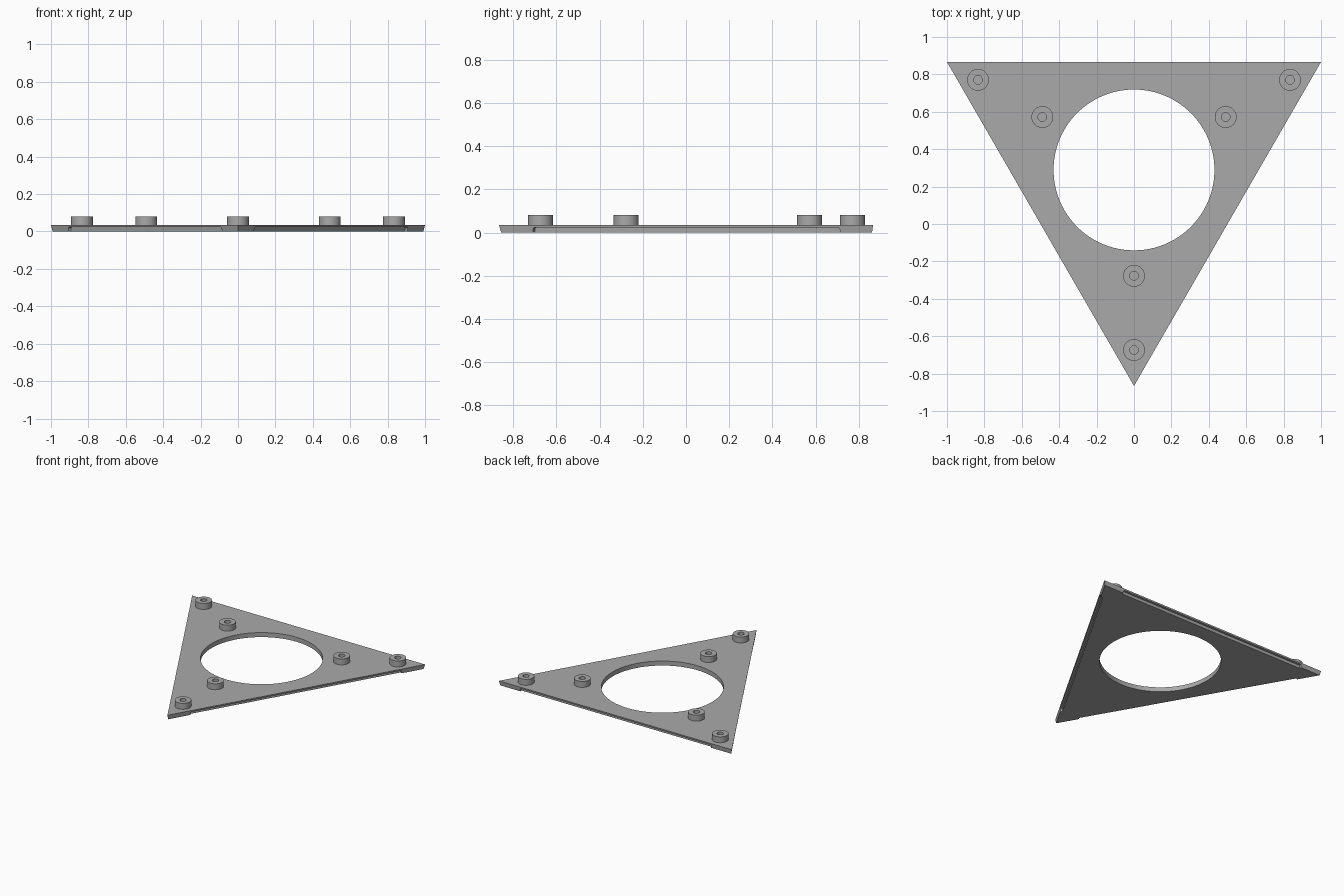
import bpy, bmesh, math
from mathutils import Matrix, Vector

cube = bpy.data.objects.get("Cube")
if cube:
    bpy.data.objects.remove(cube)

CENTRE = Vector((0, 0.289, 0))      # centroid of the triangle
TOP, BOSS_TOP = 0.035, 0.081
CORNERS = [math.radians(a) for a in (-90, 30, 150)]

grey = bpy.data.materials.new("plain_grey")
grey.use_nodes = True
grey.diffuse_color = (0.4, 0.4, 0.4, 1)
grey.node_tree.nodes["Principled BSDF"].inputs["Base Color"].default_value = (0.4, 0.4, 0.4, 1)


def lathe(name, rings, sides, place, start=0.0, closed=False):
    """Join (radius, z) rings into a solid; closed links the last ring to the first."""
    bm = bmesh.new()
    loops = []
    for r, z in rings:
        angles = [start + math.tau * i / sides for i in range(sides)]
        loops.append([bm.verts.new((r * math.cos(a), r * math.sin(a), z)) for a in angles])
    pairs = list(zip(loops, loops[1:]))
    if closed:
        pairs.append((loops[-1], loops[0]))
    else:
        bm.faces.new(loops[0])
        bm.faces.new(loops[-1])
    for low, high in pairs:
        for i in range(sides):
            j = (i + 1) % sides
            bm.faces.new((low[i], low[j], high[j], high[i]))
    bmesh.ops.recalc_face_normals(bm, faces=bm.faces)
    return finish(name, bm, place)


def finish(name, bm, place):
    mesh = bpy.data.meshes.new(name)
    bm.to_mesh(mesh)
    bm.free()
    mesh.materials.append(grey)
    obj = bpy.data.objects.new(name, mesh)
    bpy.context.collection.objects.link(obj)
    obj.location = place
    return obj


def smooth(obj):
    bpy.ops.object.select_all(action="DESELECT")
    obj.select_set(True)
    bpy.context.view_layer.objects.active = obj
    bpy.ops.object.shade_smooth_by_angle(angle=math.radians(30))


def cut(target, cutter):
    mod = target.modifiers.new(cutter.name, "BOOLEAN")
    mod.operation, mod.solver, mod.object = "DIFFERENCE", "EXACT", cutter
    bpy.context.view_layer.objects.active = target
    bpy.ops.object.modifier_apply(modifier=mod.name)
    bpy.data.objects.remove(cutter)


# Triangular plate with slightly drafted sides
plate = lathe("triangle_plate", [(1.1447, 0), (1.1547, TOP)], 3, CENTRE, CORNERS[0])

# Large round opening
cut(plate, lathe("opening_cutter", [(0.43, -0.1), (0.43, 0.1)], 96, CENTRE))

# Shallow finger groove under each side, with softened ends
for angle in CORNERS:
    bm = bmesh.new()
    bmesh.ops.create_cube(bm, size=1)
    bmesh.ops.scale(bm, vec=(0.1, 1.64, 0.1), verts=bm.verts)
    ends = [e for e in bm.edges if all(v.co.z > 0 for v in e.verts)
            and abs(e.verts[0].co.y - e.verts[1].co.y) < 0.01]
    bmesh.ops.bevel(bm, geom=ends, offset=0.008, segments=3, affect="EDGES", profile=0.5)
    bmesh.ops.translate(bm, vec=(0.577 - 0.02 + 0.05, 0, 0.023 - 0.05), verts=bm.verts)
    bmesh.ops.transform(bm, matrix=Matrix.Rotation(angle + math.pi, 4, "Z"), verts=bm.verts)
    cut(plate, finish("groove_cutter", bm, CENTRE))
smooth(plate)

# Hollow bosses: an inner and an outer one towards each corner
BOSS = [(0.058, TOP - 0.002), (0.058, BOSS_TOP), (0.023, BOSS_TOP), (0.023, TOP - 0.002)]
for side, angle in zip(("front", "left", "right"), CORNERS):
    for ring, dist in (("inner", 0.566), ("outer", 0.963)):
        spot = CENTRE + Vector((math.cos(angle), math.sin(angle), 0)) * dist
        smooth(lathe(f"{side}_{ring}_boss", BOSS, 40, spot, closed=True))
